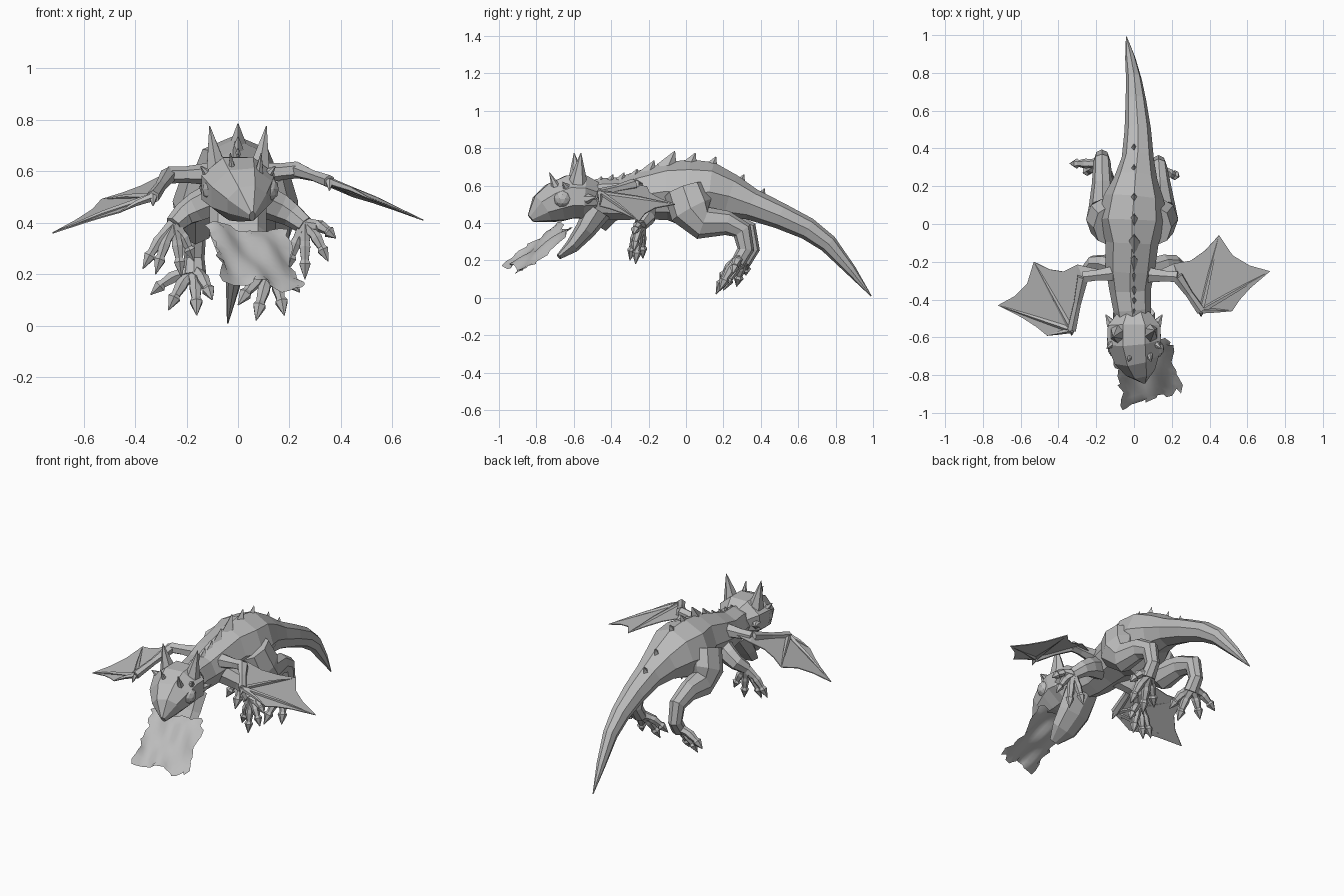
import bpy, bmesh, math, random
from mathutils import Vector

random.seed(4)
cube = bpy.data.objects.get("Cube")
if cube:
    bpy.data.objects.remove(cube)

stone = bpy.data.materials.new("stone grey")
stone.use_nodes = True
GREY = (.5, .5, .5, 1)
stone.diffuse_color = GREY
stone.node_tree.nodes["Principled BSDF"].inputs["Base Color"].default_value = GREY


def finish(name, bm):
    """Turn a bmesh into a flat shaded grey object."""
    bmesh.ops.recalc_face_normals(bm, faces=bm.faces)
    mesh = bpy.data.meshes.new(name)
    bm.to_mesh(mesh)
    bm.free()
    mesh.materials.append(stone)
    obj = bpy.data.objects.new(name, mesh)
    bpy.context.collection.objects.link(obj)
    return obj


def tube(name, stations, sides=8, hint=(1, 0, 0), turn=0):
    """Loft rings along a path; each station is x, y, z, half width, half height."""
    bm = bmesh.new()
    path = [Vector(s[:3]) for s in stations]
    rings = []
    for i, station in enumerate(stations):
        before = path[max(i - 1, 0)]
        after = path[min(i + 1, len(path) - 1)]
        along = (after - before).normalized()
        across = Vector(hint)
        across = (across - along * across.dot(along)).normalized()
        up = across.cross(along)
        width, height = station[3], station[-1]
        ring = []
        for k in range(sides):
            angle = math.tau * (k + turn) / sides + math.pi / 2
            offset = across * width * math.cos(angle) + up * height * math.sin(angle)
            ring.append(bm.verts.new(path[i] + offset))
        rings.append(ring)
    for low, high in zip(rings, rings[1:]):
        for k in range(sides):
            n = (k + 1) % sides
            bm.faces.new((low[k], low[n], high[n], high[k]))
    bm.faces.new(rings[0])
    bm.faces.new(rings[-1])
    return finish(name, bm)


def spike(name, base, tip, width, depth, sides=6):
    tube(name, [(*base, width, depth), (*tip, .002)], sides)


def digits(name, palm, tips, thick):
    """Fingers or toes: a knuckled stalk ending in an arrow shaped claw."""
    palm = Vector(palm)
    profile = ((0, 1.4), (.4, 1), (.5, 1.15), (.72, .8), (.78, 1.2), (1, .08))
    for number, tip in enumerate(tips):
        tip = Vector(tip)
        knuckle = Vector((0, 0, thick))
        stations = []
        for t, size in profile:
            bend = knuckle * math.sin(t * math.pi)
            stations.append((*(palm.lerp(tip, t) + bend), thick * size))
        tube(f"{name}_{number}", stations, 6)


# Torso, neck and tail in one loft
tube("body", [
    (0, -.56, .51, .09, .10), (-.01, -.45, .53, .10, .11),
    (-.02, -.35, .53, .11, .115), (-.02, -.24, .55, .13, .13),
    (-.01, -.10, .57, .14, .155), (-.01, .02, .555, .18, .185),
    (0, .14, .565, .16, .16), (.01, .24, .54, .115, .12),
    (.02, .35, .5, .085, .085), (.02, .5, .44, .07, .07),
    (.01, .65, .37, .055, .06), (0, .76, .29, .042, .05),
    (-.02, .88, .15, .027, .03), (-.04, .99, .01, .003, .003)])

# Overlapping, swept-back plates along the spine
ridge = ((-.45, .65), (-.39, .66), (-.33, .67), (-.26, .69), (-.17, .735),
         (-.06, .785), (.05, .775), (.16, .755), (.31, .66), (.42, .585))
for i, (y, z) in enumerate(ridge):
    size = .035 if y < -.2 else .06
    spike(f"spine_plate_{i}", (0, y - size * .7, z - size * 1.6), (0, y, z), size * .65, size, 4)

# Skull with a beak-like snout, and the dropped jaw
tube("head", [
    (0, -.47, .53, .09, .09), (0, -.54, .54, .15, .125),
    (0, -.62, .54, .155, .125), (.015, -.70, .51, .13, .115),
    (.035, -.77, .475, .085, .085), (.055, -.83, .425, .012, .025)], turn=.5)
tube("lower_jaw", [
    (0, -.47, .47, .11, .075), (0, -.54, .36, .11, .055),
    (.015, -.61, .275, .09, .038), (.03, -.68, .22, .035, .015)])

# Horns, brow spikes, cheek spikes and eyes
for side, label in ((1, "left"), (-1, "right")):
    spike(f"{label}_horn", (side * .08, -.58, .59), (side * .11, -.58 + side * .018, .775),
          .05, .06)
    spike(f"{label}_brow_spike", (side * .05 + .03, -.69, .58),
          (side * .06 + .03, -.73, .67), .022, .028)
    spike(f"{label}_side_spike", (side * .11, -.63, .58), (side * .145, -.66, .62), .025, .03)
    spike(f"{label}_cheek_spike", (side * .12, -.53, .53), (side * .15, -.48, .54), .03, .03)
    bm = bmesh.new()
    bmesh.ops.create_icosphere(bm, subdivisions=2, radius=.05)
    bmesh.ops.translate(bm, verts=bm.verts, vec=(side * .1 + .01, -.66, .53))
    finish(f"{label}_eye", bm)


def hind_leg(label, hip, ankle, back, tips):
    """Heavy thigh, shin sweeping back to the hock, then the foot."""
    middle = (hip + ankle) / 2
    tube(f"{label}_hind_leg", [
        (hip * .8, -.01, .58, .085, .11), (hip, .03, .47, .09, .12),
        (hip, .09, .40, .075, .09), (middle, .22, .40, .055, .065),
        (ankle, back - .02, .36, .046, .055), (ankle, back, .26, .04, .045),
        (ankle, back - .04, .19, .048, .038)])
    digits(f"{label}_toe", (ankle, back - .03, .21), tips, .023)


hind_leg("left", .145, .13, .32, ((.24, .25, .13), (.18, .18, .04), (.07, .16, .02), (0, .18, .08)))
hind_leg("right", -.165, -.17, .35,
         ((-.34, .32, .12), (-.27, .27, .06), (-.16, .2, .04), (-.1, .2, .1)))


def front_leg(label, side, wrist, tips):
    tube(f"{label}_front_leg", [
        (side * .07, -.24, .5, .06, .07), (side * .16, -.21, .46, .05, .06),
        (side * .21, -.21, .43, .047, .048), (*wrist, .033, .037)], 7, (0, 1, 0))
    digits(f"{label}_finger", wrist, tips, .021)


front_leg("left", 1, (.26, -.24, .39),
          ((.38, -.28, .34), (.35, -.28, .25), (.26, -.27, .18), (.19, -.23, .21)))
front_leg("right", -1, (-.25, -.25, .39),
          ((-.37, -.29, .22), (-.32, -.3, .2), (-.22, -.27, .19), (-.17, -.24, .25)))


def wing(label, root, elbow, wrist, inner, tips):
    """Arm bones, finger bones and a scalloped membrane fanned from the wrist."""
    root, elbow, wrist, inner = map(Vector, (root, elbow, wrist, inner))
    tips = [Vector(t) for t in tips]
    outline = []
    for here, beyond in zip(tips, tips[1:] + [inner]):
        outline.append(here)
        for t, pull in ((.3, .1), (.65, .12)):
            outline.append(here.lerp(beyond, t).lerp(wrist, pull))
    outline += [inner, elbow]
    bm = bmesh.new()
    centre = bm.verts.new(wrist)
    rim = [bm.verts.new(p) for p in outline]
    for a, b in zip(rim, rim[1:]):
        bm.faces.new((centre, a, b))
    armpit = bm.verts.new(root)
    bm.faces.new((rim[-1], rim[-2], armpit))
    membrane = finish(f"{label}_wing_membrane", bm)
    solid = membrane.modifiers.new("thickness", "SOLIDIFY")
    solid.thickness = .005
    solid.offset = 0
    tube(f"{label}_wing_arm", [(*root, .045), (*root.lerp(elbow, .6), .032),
                               (*elbow, .033)], 6, (0, 1, 0))
    tube(f"{label}_wing_forearm", [(*elbow, .033), (*elbow.lerp(wrist, .5), .022),
                                   (*wrist, .026)], 6)
    for i, tip in enumerate(tips):
        middle = wrist.lerp(tip, .5) + Vector((0, 0, .006))
        tube(f"{label}_wing_bone_{i}", [(*wrist, .017), (*middle, .011), (*tip, .002)],
             5, (0, 0, 1))
    spike(f"{label}_wing_claw", wrist, wrist + Vector((0, -.03, -.035)), .018, .018)


wing("left", (.08, -.27, .59), (.23, -.28, .605), (.355, -.46, .56), (.21, -.21, .595),
     ((.52, -.46, .49), (.72, -.25, .41), (.45, -.06, .5)))
wing("right", (-.1, -.26, .59), (-.27, -.28, .585), (-.33, -.56, .5), (-.3, -.215, .58),
     ((-.46, -.59, .44), (-.72, -.43, .36), (-.53, -.2, .49)))

# Rippled, ragged sheet of breath pouring from the mouth
near = (Vector((-.12, -.68, .39)), Vector((.18, -.61, .36)))
far = (Vector((-.05, -.98, .175)), Vector((.255, -.88, .14)))
bm = bmesh.new()
COUNT = 13
grid = []
for i in range(COUNT):
    row = []
    for j in range(COUNT):
        u, v = j / (COUNT - 1), i / (COUNT - 1)
        point = near[0].lerp(near[1], u).lerp(far[0].lerp(far[1], u), v)
        point.z += .014 * math.sin(9 * u + 4 * v) + .009 * math.sin(14 * u - 5 * v)
        if i in (0, COUNT - 1) or j in (0, COUNT - 1):
            point.x += random.uniform(-.018, .018)
            point.y += random.uniform(-.018, .018)
        row.append(bm.verts.new(point))
    grid.append(row)
for a, b in zip(grid, grid[1:]):
    for j in range(COUNT - 1):
        bm.faces.new((a[j], a[j + 1], b[j + 1], b[j]))
breath = finish("breath_sheet", bm)
breath.data.shade_smooth()
